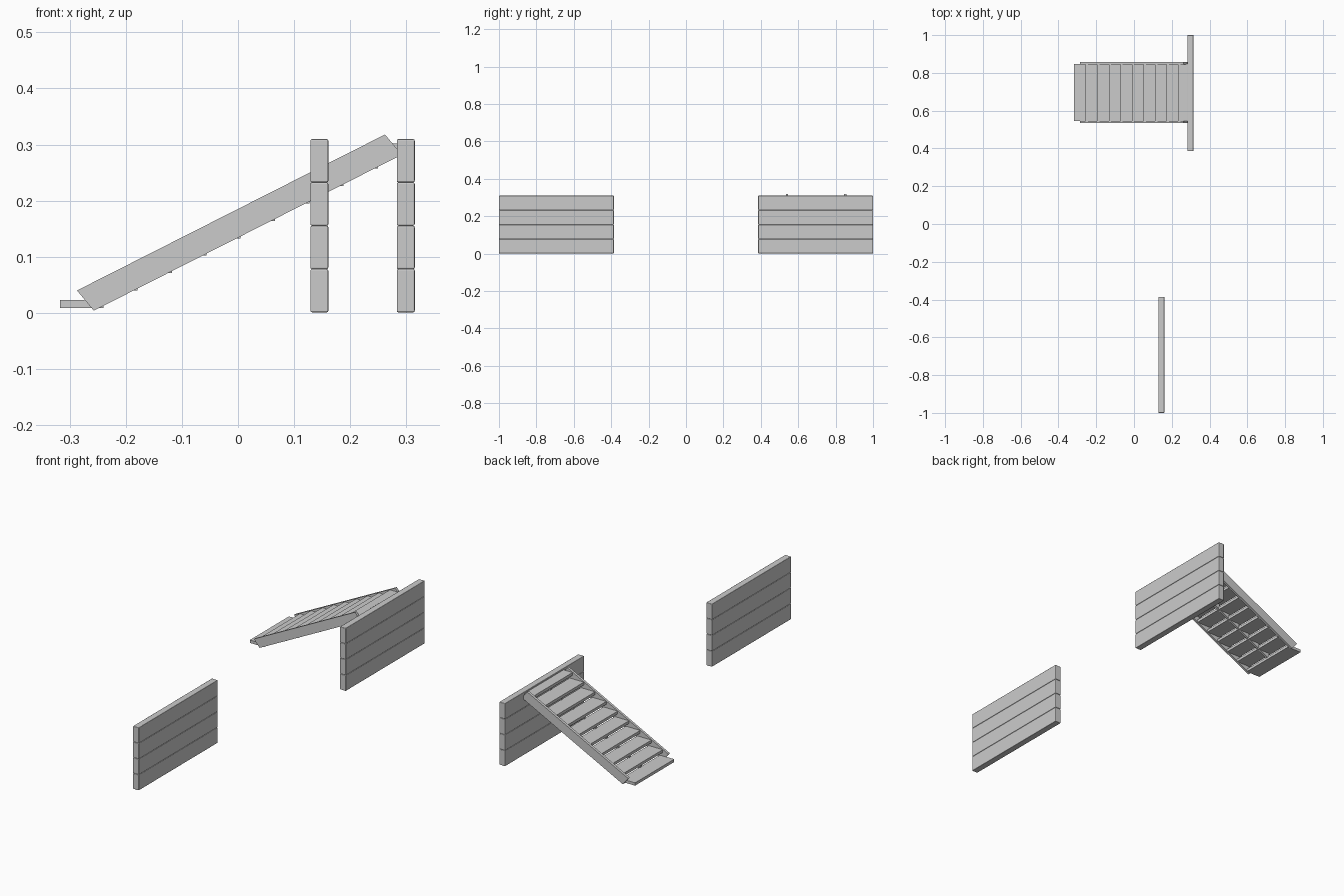
import bpy, bmesh

if "Cube" in bpy.data.objects:
    bpy.data.objects.remove(bpy.data.objects["Cube"])


def add_mesh(name, bm):
    bmesh.ops.recalc_face_normals(bm, faces=bm.faces)
    me = bpy.data.meshes.new(name)
    bm.to_mesh(me)
    bm.free()
    ob = bpy.data.objects.new(name, me)
    bpy.context.collection.objects.link(ob)
    return ob


def box(name, lo, hi, bevel=0.0):
    bm = bmesh.new()
    bmesh.ops.create_cube(bm, size=1)
    for v in bm.verts:
        v.co = [(a + b) / 2 + c * (b - a) for a, b, c in zip(lo, hi, v.co)]
    ob = add_mesh(name, bm)
    if bevel:
        m = ob.modifiers.new("bevel", 'BEVEL')
        m.width, m.segments = bevel, 2
        for p in ob.data.polygons:
            p.use_smooth = True
        m.harden_normals = True
    return ob


def side_profile(name, pts, y0, y1):
    # extrude an xz outline along y
    bm = bmesh.new()
    f = bm.faces.new([bm.verts.new((x, y0, z)) for x, z in pts])
    r = bmesh.ops.extrude_face_region(bm, geom=[f])
    for v in r["geom"]:
        if isinstance(v, bmesh.types.BMVert):
            v.co.y = y1
    return add_mesh(name, bm)


# low walls, each made of four stacked planks
PLANK = 0.0772
for label, x, y0, y1 in (("near", 0.129, -1.0, -0.386), ("far", 0.283, 0.386, 1.0)):
    for i in range(4):
        box(f"{label}_wall_plank_{i + 1}", (x, y0, i * PLANK + 0.001),
            (x + 0.032, y1, (i + 1) * PLANK + 0.001), 0.003)

# side stringers of the stair
outline = [(-0.287, 0.040), (-0.257, 0.004), (0.292, 0.282), (0.262, 0.318)]
side_profile("stringer_front", outline, 0.534, 0.546)
side_profile("stringer_back", outline, 0.845, 0.858)

# treads
N, RUN, RISE, DEPTH, THICK = 10, 0.0612, 0.031, 0.077, 0.014
for i in range(N):
    x, z = -0.317 + i * RUN, 0.009 + i * RISE
    box(f"tread_{i + 1}", (x, 0.544, z), (x + DEPTH, 0.848, z + THICK))

# notched stringer carrying the treads in the middle
pts = []
for i in range(1, N):
    x, z = -0.317 + i * RUN, 0.010 + i * RISE
    pts += [(x + 0.012, z - RISE + THICK - 0.002), (x + 0.012, z)]
pts += [(0.283, 0.289), (0.283, 0.280)]
pts.append((-0.235, 0.017))
side_profile("middle_stringer", pts, 0.690, 0.702)
